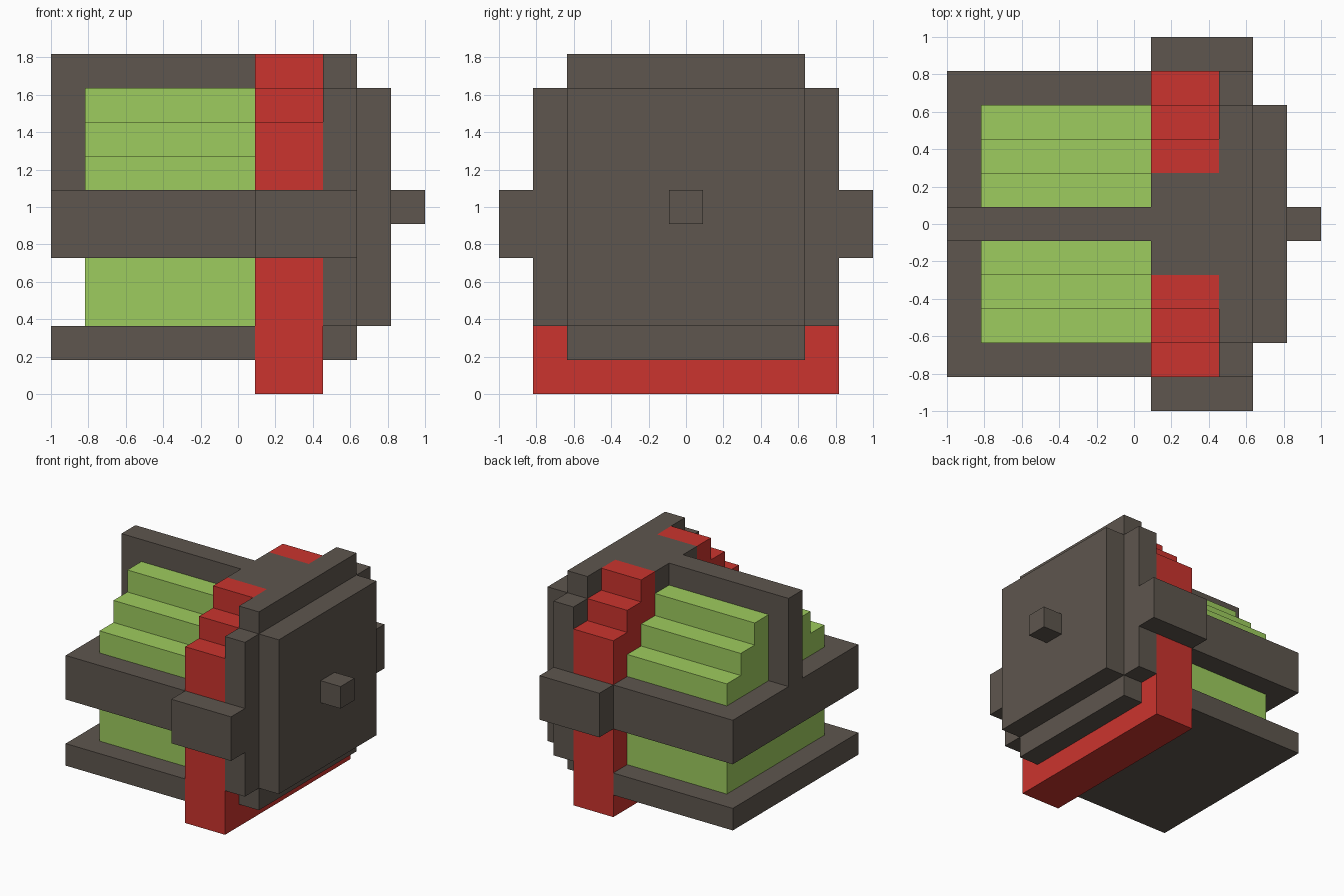
import bpy
import bmesh

if "Cube" in bpy.data.objects:
    bpy.data.objects.remove(bpy.data.objects["Cube"])

U = 2 / 11  # one block of the grid


def material(name, rgb):
    """Flat colour from 0-255 display values."""
    lin = [((c / 255 + 0.055) / 1.055) ** 2.4 for c in rgb]
    m = bpy.data.materials.new(name)
    m.diffuse_color = (*lin, 1)
    m.use_nodes = True
    m.node_tree.nodes["Principled BSDF"].inputs["Base Color"].default_value = m.diffuse_color
    return m


grey = material("warm grey", (94, 86, 78))
green = material("leaf green", (158, 204, 94))
red = material("bright red", (203, 52, 46))


def prism(name, profile, x0, x1, mat):
    """Extrude a (y, z) outline in block units from column x0 to x1."""
    bm = bmesh.new()
    verts = [bm.verts.new((x0 * U - 1, y * U, z * U)) for y, z in profile]
    face = bm.faces.new(verts)
    ext = bmesh.ops.extrude_face_region(bm, geom=[face])
    moved = [v for v in ext["geom"] if isinstance(v, bmesh.types.BMVert)]
    bmesh.ops.translate(bm, verts=moved, vec=((x1 - x0) * U, 0, 0))
    bmesh.ops.recalc_face_normals(bm, faces=bm.faces)
    mesh = bpy.data.meshes.new(name)
    bm.to_mesh(mesh)
    bm.free()
    mesh.materials.append(mat)
    obj = bpy.data.objects.new(name, mesh)
    bpy.context.collection.objects.link(obj)
    return obj


def mirrored(half):
    """Complete a half outline across the y = 0 plane."""
    return half + [(-y, z) for y, z in reversed(half)]


def slab(w, z0, z1):
    return mirrored([(w, z0), (w, z1)])


# Rear body: base plate, lower block, middle shelf, spine wall
prism("base_plate", slab(4.5, 1, 2), 0, 6, grey)
prism("lower_block", slab(3.5, 2, 4), 1, 6, green)
prism("middle_shelf", slab(4.5, 4, 6), 0, 6, grey)
prism("spine_wall", slab(0.5, 6, 10), 0, 6, grey)

# Stepped blocks and side lugs on both sides
stairs = [(0.5, 6), (3.5, 6), (3.5, 7), (2.5, 7),
          (2.5, 8), (1.5, 8), (1.5, 9), (0.5, 9)]
lug = [(4.5, 4), (5.5, 4), (5.5, 6), (4.5, 6)]
for side, s in (("front", -1), ("back", 1)):
    prism(side + "_stairs", [(s * y, z) for y, z in stairs], 1, 6, green)
    prism(side + "_lug", [(s * y, z) for y, z in lug], 6, 9, grey)

# Stepped red frame around a grey core
frame = [(4.5, 0), (4.5, 8), (3.5, 8), (3.5, 9),
         (2.5, 9), (2.5, 10), (1.5, 10), (1.5, 1)]
prism("stepped_frame", mirrored(frame), 6, 8, red)
prism("frame_core", slab(1.5, 1, 10), 6, 8, grey)

# End plates and knob
plate = [(3.5, 1), (3.5, 2), (4.5, 2), (4.5, 9), (3.5, 9), (3.5, 10)]
prism("notched_end_plate", mirrored(plate), 8, 9, grey)
prism("outer_end_plate", slab(3.5, 2, 9), 9, 10, grey)
prism("knob", slab(0.5, 5, 6), 10, 11, grey)
